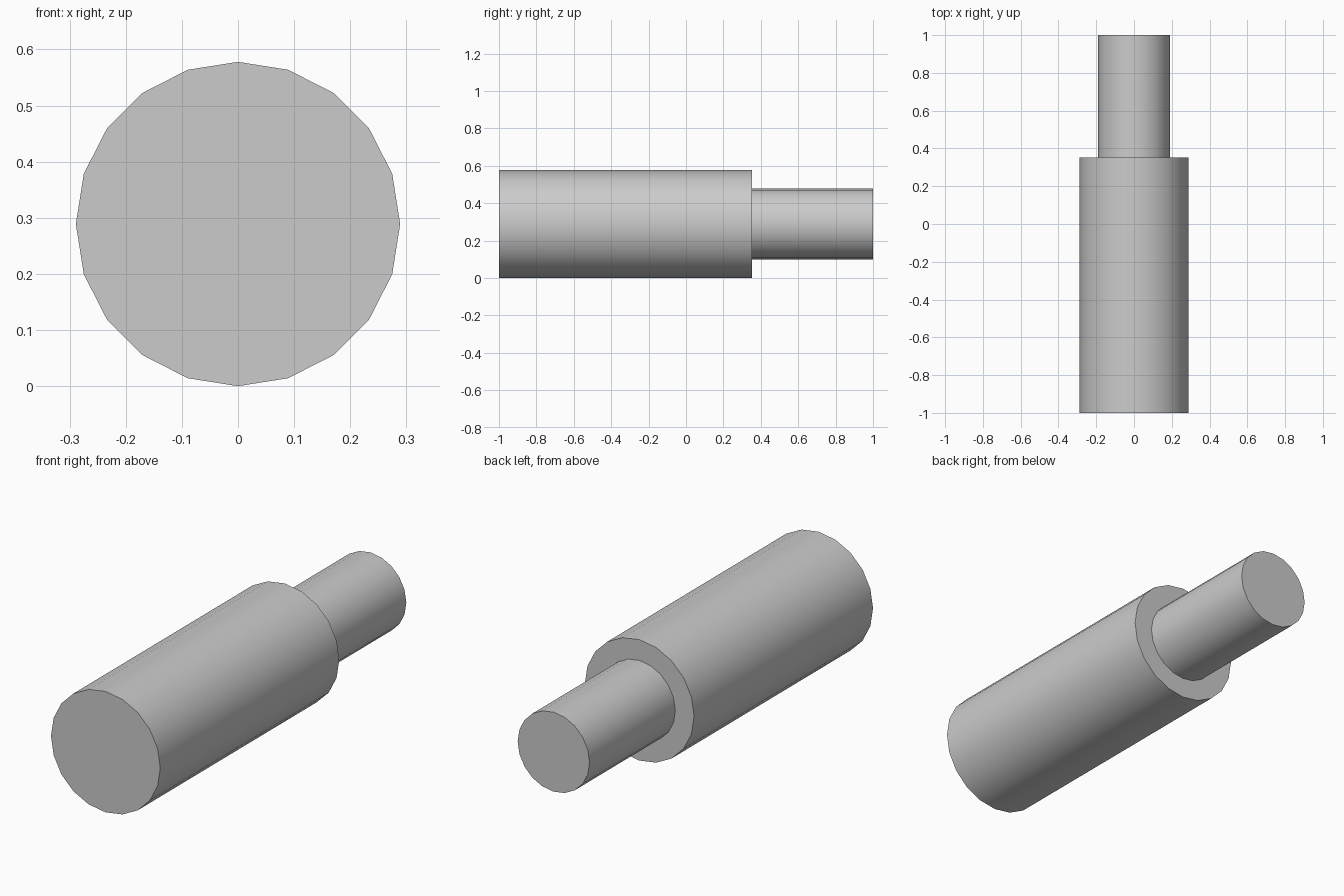
import bpy, bmesh, math

if "Cube" in bpy.data.objects:
    bpy.data.objects.remove(bpy.data.objects["Cube"])

SIDES = 20
RADIUS, NECK = 0.289, 0.19
SHOULDER = 0.352

# Profile along the length: (y, radius)
profile = [(-1.0, RADIUS), (SHOULDER, RADIUS), (SHOULDER, NECK), (1.0, NECK)]

bm = bmesh.new()
rings = []
for y, r in profile:
    angles = [2 * math.pi * i / SIDES for i in range(SIDES)]
    rings.append([bm.verts.new((r * math.sin(a), y, RADIUS + r * math.cos(a))) for a in angles])

# Body wall, shoulder step and neck wall
for a, b in zip(rings, rings[1:]):
    for i in range(SIDES):
        j = (i + 1) % SIDES
        bm.faces.new((a[i], a[j], b[j], b[i]))

# End caps
bm.faces.new(rings[0])
bm.faces.new(rings[-1])
bmesh.ops.recalc_face_normals(bm, faces=bm.faces)

mesh = bpy.data.meshes.new("stepped_shaft")
bm.to_mesh(mesh)
bm.free()
shaft = bpy.data.objects.new("stepped_shaft", mesh)
bpy.context.collection.objects.link(shaft)

# Smooth round walls, sharp rims
bpy.context.view_layer.objects.active = shaft
shaft.select_set(True)
bpy.ops.object.shade_smooth_by_angle(angle=math.radians(30))
